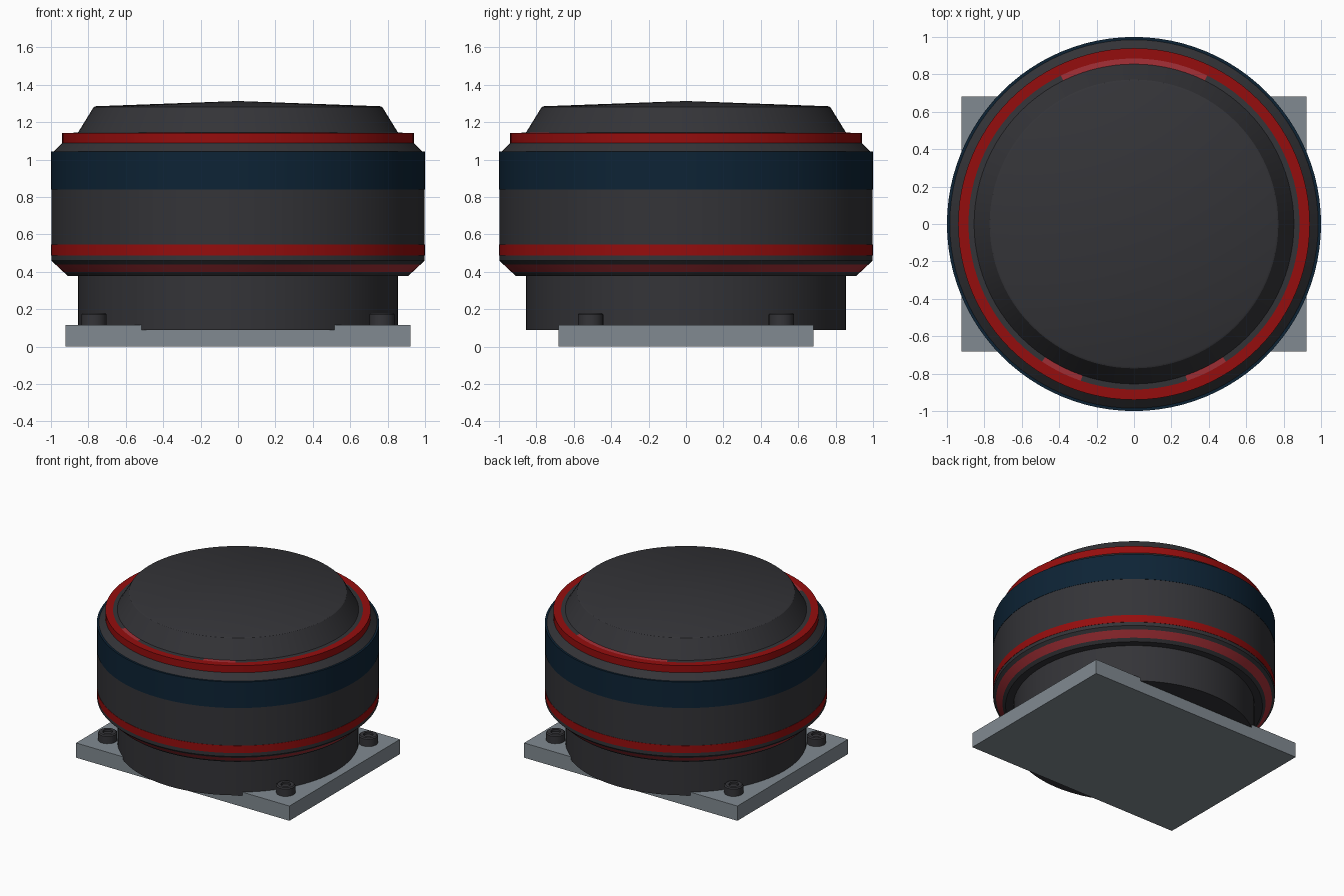
import bpy, bmesh, math

if "Cube" in bpy.data.objects:
    bpy.data.objects.remove(bpy.data.objects["Cube"])

SEG = 96


def mat(name, rgb):
    m = bpy.data.materials.new(name)
    m.diffuse_color = (*rgb, 1)
    m.use_nodes = True
    m.node_tree.nodes["Principled BSDF"].inputs["Base Color"].default_value = m.diffuse_color
    return m


DARK = mat("charcoal", (0.034, 0.034, 0.039))
RED = mat("deep red", (0.30, 0.004, 0.004))
PALE = mat("soft red", (0.36, 0.028, 0.036))
BLUE = mat("navy blue", (0.004, 0.017, 0.036))
GREY = mat("steel grey", (0.22, 0.255, 0.285))


def finish(name, bm, mats, smooth=True):
    bmesh.ops.remove_doubles(bm, verts=bm.verts, dist=1e-5)
    bmesh.ops.recalc_face_normals(bm, faces=bm.faces)
    me = bpy.data.meshes.new(name)
    bm.to_mesh(me)
    bm.free()
    for m in mats:
        me.materials.append(m)
    ob = bpy.data.objects.new(name, me)
    bpy.context.collection.objects.link(ob)
    if smooth:
        bpy.ops.object.select_all(action='DESELECT')
        ob.select_set(True)
        bpy.context.view_layer.objects.active = ob
        bpy.ops.object.shade_smooth_by_angle(angle=math.radians(25))
    return ob


def lathe(name, profile, mats, pick=None, at=(0, 0), seg=SEG):
    """Spin an (r, z) profile round z; pick(radius, height, degrees) chooses a material."""
    bm = bmesh.new()
    vs = [bm.verts.new((r, 0, z)) for r, z in profile]
    es = [bm.edges.new(p) for p in zip(vs, vs[1:])]
    bmesh.ops.spin(bm, geom=vs + es, cent=(0, 0, 0), axis=(0, 0, 1),
                   angle=2 * math.pi, steps=seg, use_merge=True)
    for f in bm.faces:
        if pick:
            c = f.calc_center_median()
            f.material_index = pick(math.hypot(c.x, c.y), c.z,
                                    math.degrees(math.atan2(c.y, c.x)) % 360)
    bmesh.ops.translate(bm, verts=bm.verts, vec=(*at, 0))
    return finish(name, bm, mats)


# Mounting plate
bm = bmesh.new()
bmesh.ops.create_cube(bm, size=1)
bmesh.ops.scale(bm, verts=bm.verts, vec=(1.845, 1.365, 0.115))
bmesh.ops.translate(bm, verts=bm.verts, vec=(0, 0, 0.0575))
finish("mounting_plate", bm, [GREY], smooth=False)

# Corner bolts with a shallow socket
for i, (sx, sy) in enumerate([(-1, -1), (1, -1), (1, 1), (-1, 1)]):
    lathe(f"bolt_{i + 1}", [(0, 0.11), (0.068, 0.11), (0.068, 0.172), (0.06, 0.18),
                            (0.035, 0.18), (0.035, 0.165), (0, 0.165)],
          [DARK], at=(sx * 0.77, sy * 0.51), seg=24)

# Neck under the housing
lathe("neck", [(0, 0.09), (0.855, 0.09), (0.855, 0.385)], [DARK])

# Housing with a flared underside carrying a soft red stripe
lathe("housing", [(0.855, 0.378), (0.91, 0.378), (0.932, 0.398), (0.977, 0.44),
                  (0.998, 0.46), (0.998, 0.49), (0.998, 0.84)],
      [DARK, PALE], lambda r, z, a: int(0.40 < z < 0.44))

# Lower red band
lathe("lower_band", [(0.997, 0.488), (1.0, 0.488), (1.0, 0.545), (0.997, 0.545)], [RED])

# Blue band
lathe("blue_band", [(0.997, 0.84), (1.0, 0.84), (1.0, 1.043), (0.985, 1.043)], [BLUE])

# Sloping shoulder above the blue band
lathe("shoulder", [(0.985, 1.043), (0.94, 1.088), (0.91, 1.088)], [DARK])

# Upper red ring
lathe("upper_ring", [(0.91, 1.086), (0.94, 1.086), (0.94, 1.143), (0.885, 1.143)], [RED])


# Domed cap; its foot ledge has three soft red marks
def ledge_mark(r, z, a):
    marked = 64 < a < 116 or 238 < a < 252 or 288 < a < 302
    return int(r > 0.86 and marked)


lathe("cap", [(0.885, 1.143), (0.855, 1.145), (0.772, 1.28), (0.762, 1.285), (0, 1.313)],
      [DARK, PALE], ledge_mark)
